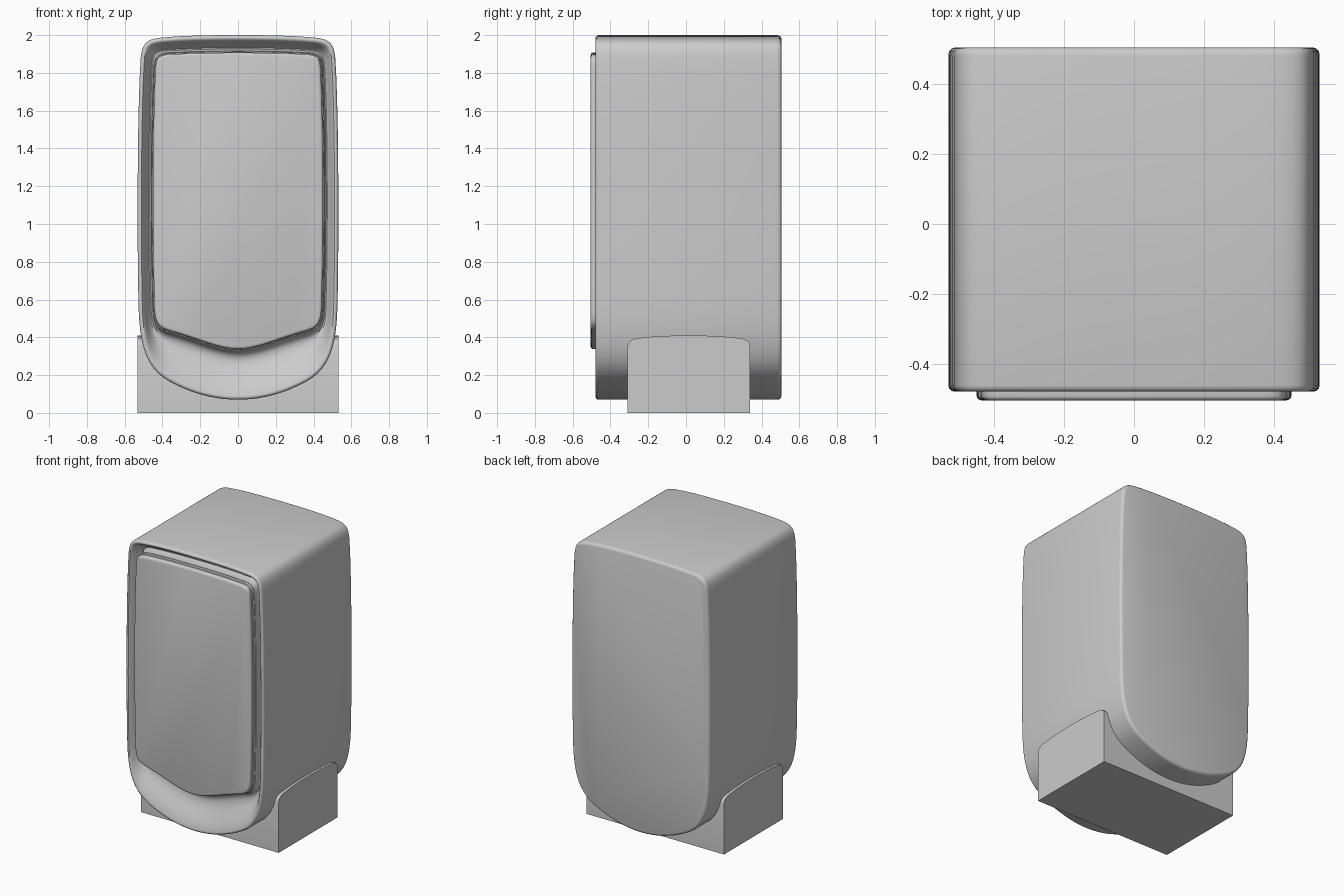
import bpy, bmesh, math
from mathutils import Vector

if "Cube" in bpy.data.objects:
    bpy.data.objects.remove(bpy.data.objects["Cube"])


def outline(segments, n=10):
    """Closed, mirrored x-z outline from right-hand bezier segments, top to bottom."""
    half = []
    for seg in segments:
        a, b, c, d = (Vector(p) for p in seg)
        for i in range(n):
            t = i / n
            half.append(a*(1-t)**3 + b*3*t*(1-t)**2 + c*3*t*t*(1-t) + d*t**3)
    half.append(Vector(segments[-1][-1]))
    return half + [Vector((-p.x, p.y)) for p in reversed(half[1:-1])]


def inset(pts, d):
    """Move an outline inwards by d (outwards if negative)."""
    out = []
    for i, p in enumerate(pts):
        t = (pts[(i + 1) % len(pts)] - pts[i - 1]).normalized()
        out.append(p + Vector((t.y, -t.x)) * d)
    return out


def blend(a, b, t):
    return [p.lerp(q, t) for p, q in zip(a, b)]


def finish(name, bm):
    bmesh.ops.recalc_face_normals(bm, faces=bm.faces)
    mesh = bpy.data.meshes.new(name)
    bm.to_mesh(mesh)
    bm.free()
    obj = bpy.data.objects.new(name, mesh)
    bpy.context.collection.objects.link(obj)
    bpy.ops.object.select_all(action='DESELECT')
    obj.select_set(True)
    bpy.context.view_layer.objects.active = obj
    bpy.ops.object.shade_smooth_by_angle(angle=math.radians(38))
    return obj


def loft(name, rings):
    """Skin a list of 3D rings and cap both ends."""
    bm = bmesh.new()
    loops = [[bm.verts.new(p) for p in ring] for ring in rings]
    for a, b in zip(loops, loops[1:]):
        for i in range(len(a)):
            j = (i + 1) % len(a)
            bm.faces.new((a[i], a[j], b[j], b[i]))
    bm.faces.new(loops[0])
    bm.faces.new(loops[-1])
    return finish(name, bm)


def at_depth(pts, y):
    return [(p.x, y, p.y) for p in pts]


outer = outline([
    [(0, 2.0), (.15, 2.0), (.3, 1.998), (.42, 1.985)],
    [(.42, 1.985), (.49, 1.975), (.507, 1.95), (.515, 1.88)],
    [(.515, 1.88), (.535, 1.6), (.535, .8), (.525, .52)],
    [(.525, .52), (.515, .34), (.48, .23), (.36, .165)],
    [(.36, .165), (.24, .1), (.12, .07), (0, .07)]])
panel = outline([
    [(0, 1.915), (.13, 1.915), (.27, 1.912), (.38, 1.905)],
    [(.38, 1.905), (.43, 1.898), (.44, 1.88), (.445, 1.83)],
    [(.445, 1.83), (.462, 1.5), (.462, .9), (.45, .55)],
    [(.45, .55), (.447, .46), (.42, .44), (.34, .42)],
    [(.34, .42), (.2, .38), (.1, .33), (0, .33)]])

# Cabinet: rounded back edge, lip and dished front
ins = lambda d: inset(outer, -d) if inset(outer, .01)[0].y > outer[0].y else inset(outer, d)
lip = ins(.02)
rings = [at_depth(ins(d), y) for d, y in
         [(.018, .505), (.009, .502), (.002, .494), (0, .482),
          (0, -.462), (.002, -.471), (.008, -.477), (.014, -.479), (.02, -.478)]]
rings += [at_depth(blend(lip, panel, t), y) for t, y in
          [(.12, -.47), (.28, -.452), (.45, -.43), (.6, -.412), (.73, -.403),
           (.83, -.403), (.91, -.413), (.96, -.43), (.98, -.45), (1, -.455)]]
loft("cabinet", rings)

# Raised front panel with a softened edge
pin = lambda d: inset(panel, -d) if inset(panel, .01)[0].y > panel[0].y else inset(panel, d)
loft("front_panel", [at_depth(pin(d), y) for d, y in
                     [(.003, -.42), (.003, -.475), (.008, -.478), (.008, -.493),
                      (.010, -.499), (.015, -.503), (.022, -.505)]])

# Base block: side profile with a rounded top, passing through the cabinet bottom
corner = [(.34, .35), (.335, .372), (.32, .386), (.29, .395), (.2, .404), (.1, .409)]
profile = [(.34, 0)] + corner + [(.015, .41)]
profile += [(.03 - y, z) for y, z in reversed(corner)] + [(-.31, 0)]
loft("base_block", [[(x, y, z) for y, z in profile] for x in (-.531, .531)])
